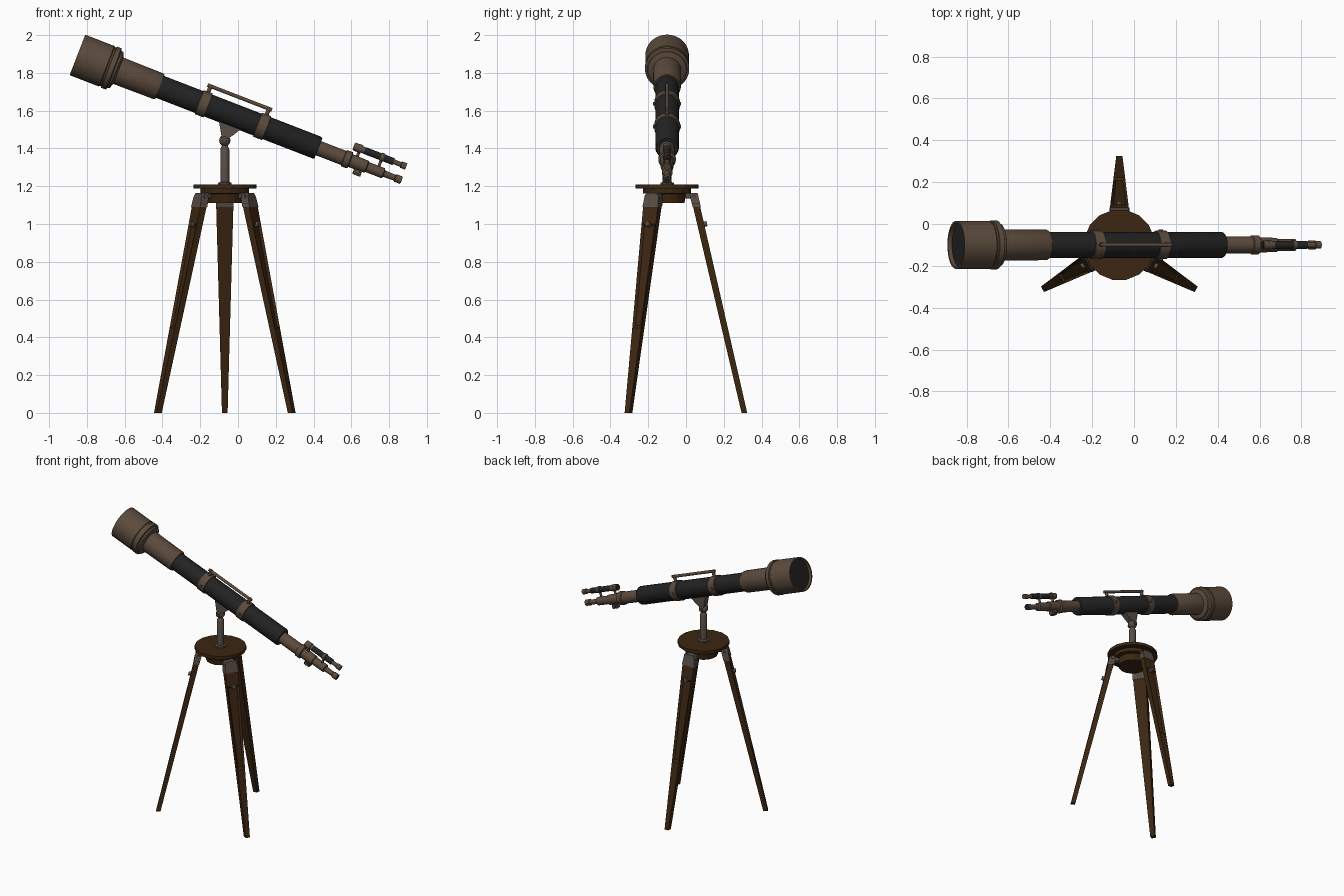
import bpy, bmesh, math
from mathutils import Matrix, Vector

cube = bpy.data.objects.get("Cube")
if cube:
    bpy.data.objects.remove(cube)


def material(name, rgb):
    m = bpy.data.materials.new(name)
    m.use_nodes = True
    m.diffuse_color = (*rgb, 1)
    bsdf = m.node_tree.nodes["Principled BSDF"]
    bsdf.inputs["Base Color"].default_value = (*rgb, 1)
    bsdf.inputs["Roughness"].default_value = 0.6
    return m


BRONZE = material("bronze", (0.107, 0.07, 0.046))
BLACK = material("black", (0.017, 0.017, 0.018))
WOOD = material("dark wood", (0.046, 0.02, 0.006))
STEEL = material("grey metal", (0.1, 0.075, 0.062))

CX, CY = -0.07, -0.10                      # tripod axis
U, N = Vector((0.933, 0, -0.361)), Vector((0.361, 0, 0.933))
# Tube frame: local z runs along the tube, local x points up from it
TUBE = Matrix.Translation((-0.85, CY, 1.895)) @ Matrix((N, U.cross(N), U)).transposed().to_4x4()
STAND = Matrix.Translation((CX, CY, 0))


def finish(name, bm, mat, frame, smooth=True):
    bmesh.ops.recalc_face_normals(bm, faces=bm.faces[:])
    mesh = bpy.data.meshes.new(name)
    bm.to_mesh(mesh)
    bm.free()
    mesh.materials.append(mat)
    obj = bpy.data.objects.new(name, mesh)
    bpy.context.collection.objects.link(obj)
    obj.matrix_world = frame
    if smooth:
        mesh.shade_smooth()
        mesh.set_sharp_from_angle(angle=math.radians(35))
    return obj


def loft(rings):
    """Skin a list of equal point rings and cap both ends."""
    bm = bmesh.new()
    rows = [[bm.verts.new(p) for p in ring] for ring in rings]
    n = len(rows[0])
    for a, b in zip(rows, rows[1:]):
        for i in range(n):
            j = (i + 1) % n
            bm.faces.new((a[i], a[j], b[j], b[i]))
    bm.faces.new(rows[0])
    bm.faces.new(rows[-1])
    return bm


def lathe(name, profile, mat, frame, segs=32, smooth=True):
    """Turn (height, radius) pairs about the local z axis."""
    angles = [2 * math.pi * (i + 0.5) / segs for i in range(segs)]
    rings = [[(r * math.cos(a), r * math.sin(a), h) for a in angles] for h, r in profile]
    return finish(name, loft(rings), mat, frame, smooth)


def rod(name, a, b, r, mat, frame, segs=16):
    a, b = Vector(a), Vector(b)
    turn = (b - a).to_track_quat('Z', 'Y').to_matrix().to_4x4()
    return lathe(name, [(0, r), ((b - a).length, r)], mat,
                 frame @ Matrix.Translation(a) @ turn, segs)


def box(name, centre, size, mat, frame):
    bm = bmesh.new()
    bmesh.ops.create_cube(bm, size=1)
    bmesh.ops.scale(bm, vec=size, verts=bm.verts)
    bmesh.ops.translate(bm, vec=centre, verts=bm.verts)
    bmesh.ops.bevel(bm, geom=bm.edges[:], offset=min(size) * 0.1, segments=1, affect='EDGES')
    return finish(name, bm, mat, frame, False)


# Main tube: hood, front barrel, black body and eyepiece
lathe("lens_hood", [(0.03, 0.104), (0, 0.106), (0, 0.115), (0.165, 0.115), (0.17, 0.111),
                    (0.178, 0.111), (0.18, 0.117), (0.205, 0.117), (0.21, 0.105),
                    (0.222, 0.102), (0.232, 0.075)], BRONZE, TUBE, 48)
lathe("front_lens", [(0.02, 0.105), (0.028, 0.105)], BLACK, TUBE, 48)
lathe("front_barrel", [(0.22, 0.075), (0.46, 0.073), (0.468, 0.069)], BRONZE, TUBE, 40)
lathe("main_tube", [(0.46, 0.062), (1.36, 0.062), (1.368, 0.057)], BLACK, TUBE, 40)
lathe("focus_tube", [(1.36, 0.04), (1.51, 0.04), (1.514, 0.046), (1.545, 0.046), (1.55, 0.036),
                     (1.64, 0.034), (1.645, 0.028), (1.735, 0.028), (1.74, 0.018),
                     (1.80, 0.016), (1.805, 0.021), (1.838, 0.021)], BRONZE, TUBE)
lathe("eye_lens", [(1.835, 0.016), (1.84, 0.016)], BLACK, TUBE, 24)

# Focus knob under the eyepiece
box("focus_block", (-0.042, 0, 1.605), (0.04, 0.03, 0.045), BRONZE, TUBE)
rod("focus_axle", (-0.042, -0.028, 1.605), (-0.042, 0.028, 1.605), 0.012, BRONZE, TUBE)

# Clamp bands with side screws and handle posts
for label, t in (("front", 0.717), ("rear", 1.048)):
    lathe(label + "_band", [(t - 0.026, 0.062), (t - 0.025, 0.068), (t + 0.025, 0.068),
                            (t + 0.026, 0.062)], BRONZE, TUBE, 40)
    rod(label + "_band_screw", (0, -0.074, t), (0, 0.074, t), 0.01, BRONZE, TUBE)
    rod(label + "_handle_post", (0.06, 0, t), (0.108, 0, t), 0.011, BRONZE, TUBE)
rod("handle_bar", (0.1, 0, 0.70), (0.1, 0, 1.065), 0.010, BRONZE, TUBE)

# Finder scope above the eyepiece
FINDER = TUBE @ Matrix.Translation((0.077, 0, 0))
lathe("finder_front", [(1.541, 0.022), (1.575, 0.022), (1.58, 0.018), (1.605, 0.018)],
      BRONZE, FINDER, 24)
lathe("finder_lens", [(1.538, 0.017), (1.545, 0.017)], BLACK, FINDER, 24)
lathe("finder_tube", [(1.60, 0.019), (1.765, 0.019)], BLACK, FINDER, 24)
lathe("finder_eyepiece", [(1.76, 0.013), (1.805, 0.013), (1.808, 0.018), (1.836, 0.018)],
      BRONZE, FINDER, 24)
for label, t in (("front", 1.575), ("rear", 1.70)):
    rod(label + "_finder_post", (0.02, 0, t), (0.077, 0, t), 0.008, BRONZE, TUBE)
    lathe(label + "_finder_ring", [(t - 0.009, 0.023), (t + 0.009, 0.023)], BRONZE, FINDER, 24)

# Cradle, ball joint and pillar
outline = [(-0.035, 1.57), (0.10, 1.515), (0.045, 1.47), (0.015, 1.45), (-0.015, 1.45)]
finish("cradle", loft([[(x, y, z) for x, z in outline] for y in (-0.022, 0.022)]),
       STEEL, STAND, False)
lathe("ball_joint", [(1.442 - 0.03 * math.cos(a * math.pi / 12),
                      max(0.001, 0.03 * math.sin(a * math.pi / 12))) for a in range(13)],
      STEEL, STAND, 24)
rod("joint_bolt", (0, -0.036, 1.442), (0, 0.036, 1.442), 0.012, STEEL, STAND)
lathe("pillar", [(1.20, 0.036), (1.218, 0.036), (1.222, 0.024), (1.395, 0.024), (1.405, 0.02),
                 (1.42, 0.014)], STEEL, STAND, 24)

# Tripod head
lathe("table_top", [(1.188, 0.17), (1.21, 0.17)], WOOD, STAND, 16, False)
lathe("table_hub", [(1.112, 0.094), (1.16, 0.1), (1.162, 0.13), (1.19, 0.13)],
      WOOD, STAND, 16, False)


def leg_ring(z):
    """Cross-section of a leg; it leans outward and narrows to the foot."""
    k = z / 1.11
    mid, half, wide = 0.409 - 0.257 * k, 0.015 + 0.004 * k, 0.015 + 0.031 * k
    return [(mid - half, -wide, z), (mid + half, -wide, z),
            (mid + half, wide, z), (mid - half, wide, z)]


# Three legs, each with a recessed slot, a hinge and a locking knob
for label, angle in (("back", 90), ("left", -30), ("right", 210)):
    frame = STAND @ Matrix.Rotation(math.radians(angle), 4, 'Z')
    bm = loft([leg_ring(z) for z in (0, 0.45, 1.0, 1.11)])
    bmesh.ops.recalc_face_normals(bm, faces=bm.faces[:])
    slot = [f for f in bm.faces if f.normal.x > 0.8 and 0.6 < f.calc_center_median().z < 0.9]
    bmesh.ops.inset_individual(bm, faces=slot, thickness=0.017, depth=0)
    bmesh.ops.translate(bm, vec=(-0.012, 0, 0), verts=list({v for f in slot for v in f.verts}))
    finish(label + "_leg", bm, WOOD, frame, False)
    hinge = [[(x + dx, y * s, z) for (x, y, _), dx in zip(leg_ring(z), (-0.003, 0.003, 0.003, -0.003))]
             for z, s in ((1.09, 1.05), (1.145, 0.9), (1.165, 0.6))]
    finish(label + "_hinge", loft(hinge), STEEL, frame, False)
    rod(label + "_hinge_pin", (0.142, -0.05, 1.145), (0.142, 0.05, 1.145), 0.011, STEEL, frame)
    box(label + "_hinge_arm", (0.115, 0, 1.15), (0.07, 0.035, 0.03), STEEL, frame)
    rod(label + "_leg_knob", (0.18, 0, 0.995), (0.211, 0, 1.002), 0.014, STEEL, frame)
